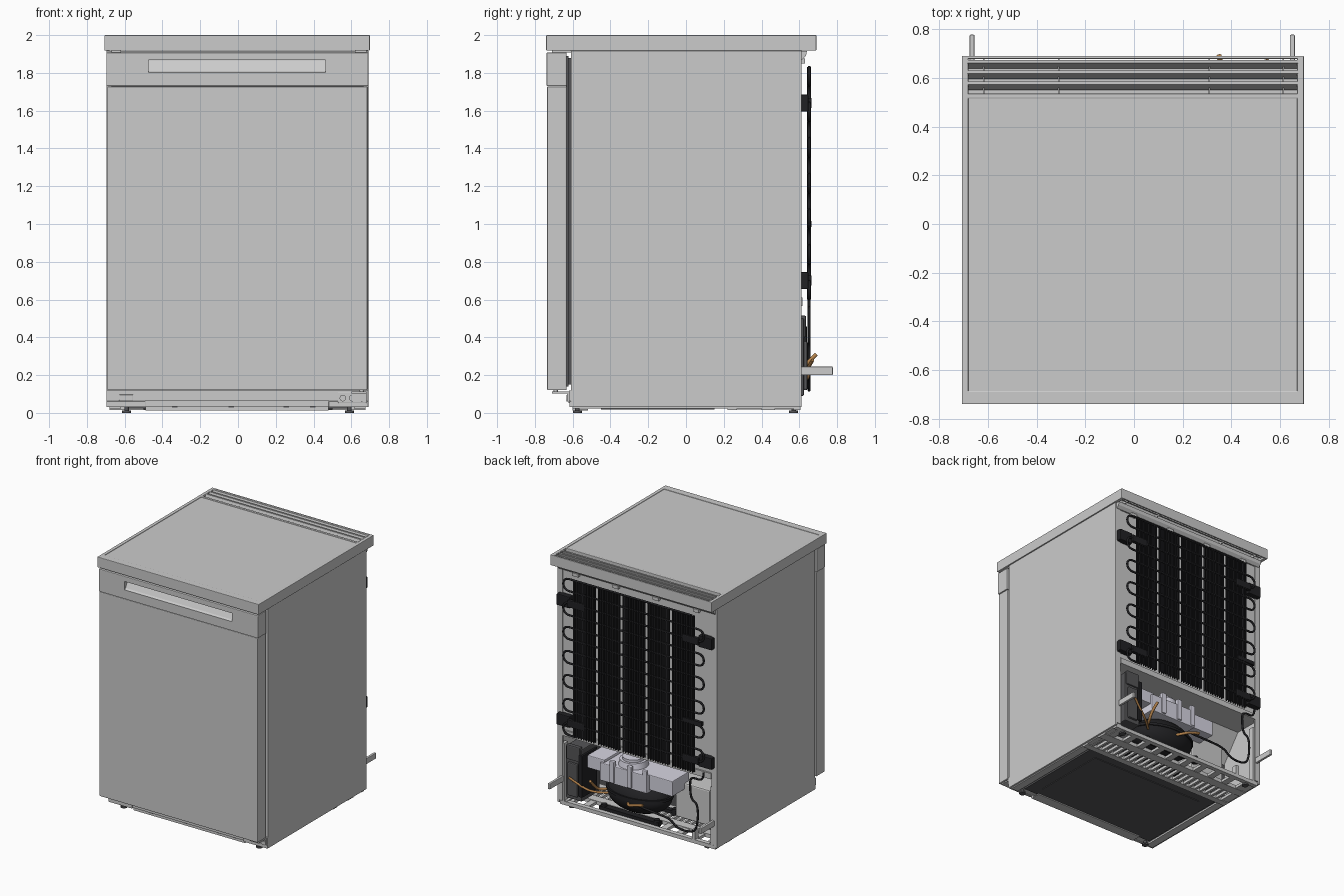
import bpy, bmesh, math
from mathutils import Matrix, Vector


def mat(name, r, g, b):
    m = bpy.data.materials.new(name)
    m.diffuse_color = (r, g, b, 1)
    return m


BLACK = mat("black", 0.015, 0.015, 0.017)
DARK = mat("dark_grey", 0.09, 0.09, 0.095)
LILAC = mat("pale_plastic", 0.68, 0.67, 0.76)
COPPER = mat("copper", 0.45, 0.22, 0.07)
PALE = mat("pale_grey", 0.62, 0.62, 0.62)


def finish(name, bm, material=None, bevel=0, smooth=False):
    bmesh.ops.recalc_face_normals(bm, faces=bm.faces[:])
    me = bpy.data.meshes.new(name)
    bm.to_mesh(me)
    bm.free()
    ob = bpy.data.objects.new(name, me)
    bpy.context.collection.objects.link(ob)
    if material:
        me.materials.append(material)
    if bevel:
        mod = ob.modifiers.new("bevel", 'BEVEL')
        mod.width, mod.segments, mod.limit_method = bevel, 2, 'ANGLE'
    if smooth:
        bpy.context.view_layer.objects.active = ob
        ob.select_set(True)
        bpy.ops.object.shade_smooth_by_angle(angle=math.radians(40))
        ob.select_set(False)
    return ob


def boxes(name, items, material=None, bevel=0):
    """Each item is x0, x1, y0, y1, z0, z1."""
    bm = bmesh.new()
    for x0, x1, y0, y1, z0, z1 in items:
        m = Matrix.Translation(((x0 + x1) / 2, (y0 + y1) / 2, (z0 + z1) / 2))
        m = m @ Matrix.Diagonal((x1 - x0, y1 - y0, z1 - z0, 1))
        bmesh.ops.create_cube(bm, size=1, matrix=m)
    return finish(name, bm, material, bevel)


def prisms(name, profiles, x0, x1, material=None, bevel=0):
    """Extrude closed (y, z) profiles along x."""
    bm = bmesh.new()
    for pts in profiles:
        f = bm.faces.new([bm.verts.new((x0, y, z)) for y, z in pts])
        r = bmesh.ops.extrude_face_region(bm, geom=[f])
        bmesh.ops.translate(bm, vec=(x1 - x0, 0, 0),
                            verts=[v for v in r["geom"] if isinstance(v, bmesh.types.BMVert)])
    return finish(name, bm, material, bevel)


def cylinders(name, items, material=None, axis='Z', seg=24):
    """Each item is x, y, z centre, bottom radius, top radius, length."""
    bm = bmesh.new()
    rot = Matrix.Rotation(math.pi / 2, 4, 'X') if axis == 'Y' else Matrix()
    for x, y, z, r1, r2, h in items:
        bmesh.ops.create_cone(bm, cap_ends=True, segments=seg, radius1=r1, radius2=r2, depth=h,
                              matrix=Matrix.Translation((x, y, z)) @ rot)
    return finish(name, bm, material, smooth=True)


def tube(name, pts, r, material, curved=True):
    cu = bpy.data.curves.new(name, 'CURVE')
    cu.dimensions, cu.bevel_depth, cu.bevel_resolution, cu.use_fill_caps = '3D', r, 2, True
    sp = cu.splines.new('NURBS' if curved else 'POLY')
    sp.points.add(len(pts) - 1)
    for p, co in zip(sp.points, pts):
        p.co = (*co, 1)
    if curved:
        sp.order_u, sp.use_endpoint_u, sp.resolution_u = 3, True, 6
    cu.materials.append(material)
    ob = bpy.data.objects.new(name, cu)
    bpy.context.collection.objects.link(ob)
    return ob


# Cabinet: foam core with rear machine niche, side skins
prisms("cabinet_core", [[(-0.61, 0.035), (0.22, 0.035), (0.22, 0.36), (0.38, 0.57),
                         (0.605, 0.57), (0.605, 1.915), (-0.61, 1.915)]], -0.685, 0.68)
boxes("side_skins", [(-0.697, -0.68, -0.61, 0.612, 0.03, 1.918),
                     (0.673, 0.69, -0.61, 0.612, 0.03, 1.918)], bevel=0.003)
boxes("back_edge_flanges", [(-0.69, -0.65, 0.6, 0.612, 0.05, 1.91), (0.645, 0.685, 0.6, 0.612, 0.05, 1.91),
                            (-0.65, 0.645, 0.59, 0.618, 0.565, 0.61)])
prisms("rear_top_ledge", [[(0.6, 1.915), (0.64, 1.915), (0.635, 1.89), (0.615, 1.87), (0.6, 1.87)]], -0.685, 0.68)
boxes("ledge_clips", [(x, x + 0.05, 0.6, 0.63, 1.85, 1.875) for x in (-0.55, -0.2, 0.15, 0.5)])

# Worktop with inset panel and open rear vent
boxes("worktop_frame", [(-0.707, -0.68, -0.74, 0.69, 1.918, 2), (0.67, 0.698, -0.74, 0.69, 1.918, 2),
                        (-0.69, 0.68, -0.74, -0.685, 1.918, 2), (-0.69, 0.68, 0.515, 0.535, 1.918, 2),
                        (-0.69, 0.68, 0.678, 0.69, 1.918, 2)], bevel=0.004)
boxes("worktop_panel", [(-0.685, 0.675, -0.69, 0.52, 1.92, 1.996)])
prisms("vent_slats", [[(y, 2), (y + 0.014, 2), (y - 0.012, 1.935), (y - 0.022, 1.935)]
                      for y in (0.572, 0.617, 0.66)], -0.685, 0.675)
boxes("vent_webs", [(x, x + 0.006, 0.53, 0.68, 1.925, 1.96) for x in (-0.62, -0.312, 0.305, 0.61)])

# Door, handle recess and seal
boxes("door_panel", [(-0.692, 0.685, -0.735, -0.632, 0.12, 1.728)], bevel=0.005)
header = boxes("door_header", [(-0.697, 0.69, -0.738, -0.632, 1.73, 1.908)], bevel=0.005)
cutter = prisms("handle_cutter", [[(-0.78, 1.802), (-0.735, 1.802), (-0.722, 1.81), (-0.695, 1.862),
                                   (-0.695, 1.868), (-0.78, 1.868)]], -0.473, 0.463)
cutter.hide_render = True
cutter.hide_viewport = True
cut = header.modifiers.new("recess", 'BOOLEAN')
cut.operation, cut.object, cut.solver = 'DIFFERENCE', cutter, 'EXACT'
prisms("handle_grip", [[(-0.737, 1.803), (-0.724, 1.811), (-0.694, 1.867), (-0.69, 1.867), (-0.69, 1.803)]],
       -0.471, 0.461, PALE)
boxes("door_seal", [(-0.67, 0.665, -0.635, -0.622, 0.14, 1.89), (-0.66, 0.655, -0.625, -0.605, 0.15, 1.88)], DARK)
boxes("door_hinges", [(0.6, 0.68, -0.71, -0.6, 0.103, 0.113), (0.6, 0.68, -0.63, -0.6, 0.06, 0.113),
                      (0.62, 0.68, -0.71, -0.6, 1.909, 1.918), (-0.67, -0.62, -0.71, -0.6, 1.909, 1.918)])
cylinders("hinge_pin", [(0.655, -0.69, 0.113, 0.012, 0.012, 0.02)])

# Plinth with dial cluster
boxes("plinth", [(-0.697, 0.69, -0.62, -0.6, 0.062, 0.118), (-0.697, -0.49, -0.618, -0.6, 0.03, 0.062),
                 (0.48, 0.69, -0.618, -0.6, 0.03, 0.062)], bevel=0.002)
boxes("plinth_lower_bracket", [(-0.49, 0.48, -0.6, -0.585, 0.012, 0.062), (-0.49, 0.48, -0.6, -0.52, 0.012, 0.02)])
boxes("plinth_slots", [(x, x + 0.03, -0.602, -0.598, z, z + 0.012)
                       for x in (-0.35, -0.05, 0.24, 0.38) for z in (0.028, 0.046)], DARK)
boxes("plinth_window", [(-0.63, -0.555, -0.624, -0.615, 0.065, 0.097)], PALE, 0.004)
boxes("dial_plate", [(0.53, 0.68, -0.623, -0.615, 0.053, 0.108)], PALE, 0.002)
cylinders("dials", [(x, -0.626, 0.078, 0.017, 0.017, 0.012) for x in (0.555, 0.605, 0.655)], axis='Y')

# Underside: dark panel, ribs, rear base grille and feet
boxes("underside_panel", [(-0.6, 0.6, -0.54, 0.23, 0.022, 0.04), (-0.5, 0.5, -0.45, 0.15, 0.017, 0.03)], DARK)
boxes("underside_rails", [(-0.68, -0.62, -0.6, 0.6, 0.022, 0.05), (0.615, 0.675, -0.6, 0.6, 0.022, 0.05)])
bars = [(-0.68, 0.675, y, y + w, 0.016, 0.045) for y, w in ((0.22, 0.05), (0.4, 0.07), (0.57, 0.035))]
bars += [(-0.63 + i * 0.052, -0.612 + i * 0.052, 0.25, 0.42, 0.018, 0.04) for i in range(25)]
bars += [(-0.63 + i * 0.135, -0.58 + i * 0.135, 0.45, 0.59, 0.018, 0.04) for i in range(10)]
boxes("rear_base_grille", bars)
boxes("rear_base_posts", [(x, x + 0.025, 0.56, 0.605, 0.04, h) for x, h in
                          ((-0.66, 0.5), (-0.5, 0.12), (0.635, 0.5))])
feet = [(x, y) for x in (-0.59, 0.59) for y in (-0.575, 0.57)]
cylinders("feet", [(x, y, 0.006, 0.024, 0.024, 0.012) for x, y in feet]
          + [(x, y, 0.02, 0.012, 0.012, 0.03) for x, y in feet], DARK)

# Wall spacers
boxes("wall_spacers", [(x, x + 0.02, 0.56, 0.777, 0.2, 0.245) for x in (-0.675, 0.64)], bevel=0.004)

# Condenser: serpentine tube, wires, brackets
Y, STEP, ROWS, X = 0.652, 0.0945, 14, 0.565
path, z = [(-0.5, Y, 1.83), ], 1.83
for i in range(ROWS - 1):
    s = 1 if i % 2 == 0 else -1
    for k in range(9):
        a = math.pi * k / 8
        path.append((s * (X + STEP / 2 * math.sin(a)), Y, z - STEP / 2 * (1 - math.cos(a))))
    z -= STEP
path.append((0.5, Y, z))
tube("condenser_coil", path, 0.008, BLACK, curved=False)
wires = []
for i in range(49):
    if i % 10 != 9:
        x = -0.52 + i * 0.0215
        wires += [(x - 0.005, x + 0.005, y, y + 0.005, 0.6, 1.83) for y in (Y - 0.011, Y + 0.006)]
boxes("condenser_wires", wires, BLACK)
brackets = []
for zc in (1.64, 0.7):
    for s in (-1, 1):
        for x0, x1, y0, y1, h in ((0.56, 0.675, 0.6, 0.648, 0.045), (0.43, 0.57, 0.635, 0.665, 0.028)):
            a, b = sorted((s * x0, s * x1))
            brackets.append((a, b, y0, y1, zc - h, zc + h))
boxes("condenser_brackets", brackets, BLACK, 0.006)
boxes("condenser_clip", [(-0.6, -0.44, 0.64, 0.665, 0.985, 1.015)], BLACK)

# Compressor with flange, mount and feet
bm = bmesh.new()
bmesh.ops.create_uvsphere(bm, u_segments=32, v_segments=16, radius=1,
                          matrix=Matrix.Translation((0.1, 0.43, 0.19)) @ Matrix.Diagonal((0.26, 0.17, 0.14, 1)))
finish("compressor_shell", bm, BLACK, smooth=True)
bm = bmesh.new()
bmesh.ops.create_cone(bm, cap_ends=True, segments=32, radius1=1, radius2=1, depth=0.02,
                      matrix=Matrix.Translation((0.1, 0.43, 0.21)) @ Matrix.Diagonal((0.27, 0.175, 1, 1)))
finish("compressor_flange", bm, BLACK, smooth=True)
boxes("compressor_mount", [(-0.16, 0.36, 0.3, 0.34, 0.045, 0.07), (-0.16, 0.36, 0.52, 0.57, 0.045, 0.07)], BLACK)
cylinders("compressor_feet", [(x, y, 0.06, 0.028, 0.022, 0.05) for x in (-0.13, 0.33) for y in (0.32, 0.545)], BLACK)

# Drip tray on the compressor
boxes("drip_tray", [(-0.08, 0.33, 0.34, 0.6, 0.29, 0.43), (0.3, 0.45, 0.36, 0.585, 0.35, 0.45),
                    (-0.28, -0.06, 0.36, 0.57, 0.31, 0.43), (-0.08, 0.33, 0.34, 0.352, 0.42, 0.5),
                    (0.05, 0.09, 0.58, 0.612, 0.3, 0.47), (-0.08, -0.04, 0.58, 0.605, 0.3, 0.47),
                    (0.2, 0.24, 0.58, 0.612, 0.3, 0.47)], LILAC, 0.008)
cylinders("drip_tray_hub", [(0.12, 0.48, 0.45, 0.11, 0.1, 0.05), (0.12, 0.48, 0.48, 0.08, 0.08, 0.03)], LILAC, seg=32)

# Electrical box and niche lining
boxes("control_box", [(0.47, 0.61, 0.4, 0.625, 0.09, 0.5), (0.5, 0.585, 0.6, 0.642, 0.12, 0.38),
                      (0.48, 0.6, 0.6, 0.636, 0.4, 0.515)], DARK, 0.008)
boxes("control_box_cover", [(0.455, 0.49, 0.45, 0.64, 0.13, 0.46)], BLACK, 0.006)
boxes("niche_block", [(-0.5, -0.2, 0.22, 0.42, 0.08, 0.36)], PALE, 0.01)
boxes("niche_lining", [(-0.68, 0.67, 0.2, 0.225, 0.05, 0.36)], DARK)

# Refrigerant pipes
tube("copper_pipe_outer", [(0.3, 0.5, 0.2), (0.34, 0.58, 0.2), (0.36, 0.63, 0.25), (0.35, 0.69, 0.31)], 0.011, COPPER)
tube("copper_pipe_side", [(0.28, 0.5, 0.17), (0.38, 0.6, 0.17), (0.5, 0.65, 0.24), (0.55, 0.67, 0.28)], 0.009, COPPER)
tube("copper_pipe_inner", [(0.1, 0.57, 0.17), (0.07, 0.63, 0.17), (0.0, 0.65, 0.2), (-0.08, 0.65, 0.22)], 0.011, COPPER)
tube("discharge_pipe", [(-0.02, 0.64, 0.2), (-0.2, Y, 0.19), (-0.32, Y, 0.18), (-0.38, Y, 0.12), (-0.52, Y, 0.12),
                        (-0.56, Y, 0.2), (-0.56, Y, 0.36), (-0.5, Y, 0.38), (-0.49, Y, 0.5), (-0.5, Y, 0.56),
                        (-0.61, Y, 0.55), (-0.61, Y, 0.62)], 0.008, BLACK)
